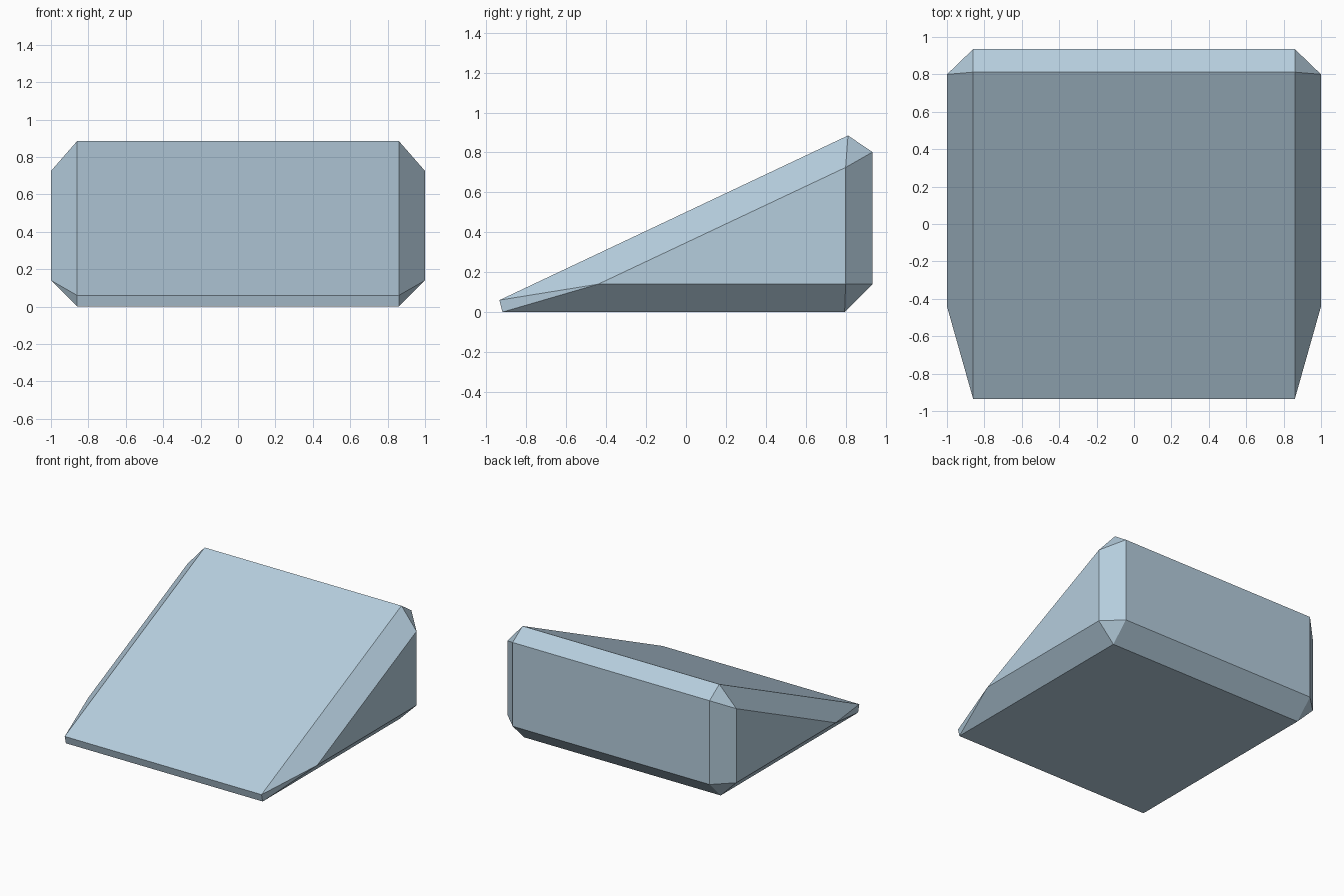
import bpy, bmesh, math

if "Cube" in bpy.data.objects:
    bpy.data.objects.remove(bpy.data.objects["Cube"])

# Side profiles as (y, z): full-width core and the outer flat cheek
CORE_X, CHEEK_X = 0.86, 1.0
core = [(-0.935, 0.06), (-0.92, 0), (0.795, 0), (0.935, 0.14), (0.935, 0.802), (0.812, 0.885)]
cheek = [(-0.44, 0.14), (0.8, 0.14), (0.8, 0.725)]

# Bevelled wedge: the two profiles, mirrored and skinned as a convex solid
bm = bmesh.new()
for side in (-1, 1):
    for half, profile in ((CORE_X, core), (CHEEK_X, cheek)):
        for y, z in profile:
            bm.verts.new((side * half, y, z))
bmesh.ops.convex_hull(bm, input=bm.verts[:])
bmesh.ops.dissolve_limit(bm, angle_limit=math.radians(3), verts=bm.verts[:], edges=bm.edges[:])
bmesh.ops.recalc_face_normals(bm, faces=bm.faces[:])

mesh = bpy.data.meshes.new("wedge_ramp")
bm.to_mesh(mesh)
bm.free()

# Single pale blue colour
mat = bpy.data.materials.new("pale_blue")
mat.diffuse_color = (0.462, 0.61, 0.723, 1)
mat.use_nodes = True
mat.node_tree.nodes["Principled BSDF"].inputs["Base Color"].default_value = mat.diffuse_color
mesh.materials.append(mat)

ramp = bpy.data.objects.new("wedge_ramp", mesh)
bpy.context.collection.objects.link(ramp)
